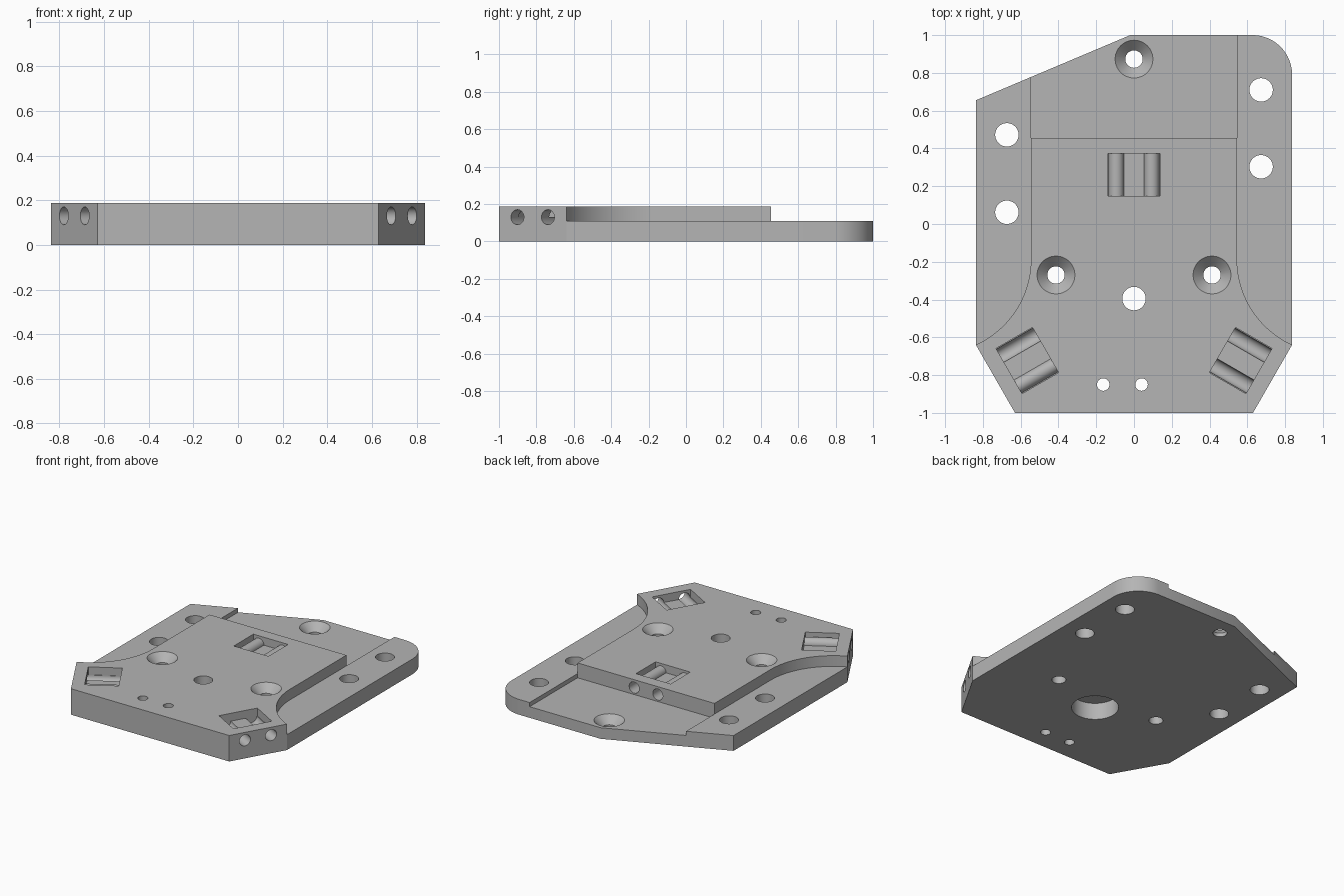
import bpy, bmesh, math
from mathutils import Matrix, Vector

cube = bpy.data.objects.get("Cube")
if cube:
    bpy.data.objects.remove(cube, do_unlink=True)

TOP, WING, RECESS = 0.187, 0.11, 0.08   # heights of the three levels
HALF_W, STEP_X, STEP_Y = 0.837, 0.545, 0.455
OVER = 0.05                             # cutter overshoot

grey = bpy.data.materials.new("machined_grey")
grey.use_nodes = True
colour = (0.46, 0.46, 0.46, 1)
grey.diffuse_color = colour
grey.node_tree.nodes["Principled BSDF"].inputs["Base Color"].default_value = colour


def add_object(name, bm):
    bmesh.ops.recalc_face_normals(bm, faces=bm.faces)
    mesh = bpy.data.meshes.new(name)
    bm.to_mesh(mesh)
    bm.free()
    mesh.materials.append(grey)
    ob = bpy.data.objects.new(name, mesh)
    bpy.context.collection.objects.link(ob)
    return ob


def prism(name, points, z0, z1):
    """Extrude a plan outline between two heights."""
    bm = bmesh.new()
    face = bm.faces.new([bm.verts.new((x, y, z0)) for x, y in points])
    ext = bmesh.ops.extrude_face_region(bm, geom=[face])
    verts = [v for v in ext["geom"] if isinstance(v, bmesh.types.BMVert)]
    bmesh.ops.translate(bm, verts=verts, vec=(0, 0, z1 - z0))
    return add_object(name, bm)


def cone(name, r0, r1, start, end, sides=48):
    """Cylinder or cone from start to end."""
    start, end = Vector(start), Vector(end)
    axis = end - start
    rot = axis.to_track_quat('Z', 'Y').to_matrix().to_4x4()
    bm = bmesh.new()
    bmesh.ops.create_cone(bm, cap_ends=True, segments=sides, radius1=r0, radius2=r1,
                          depth=axis.length,
                          matrix=Matrix.Translation((start + end) / 2) @ rot)
    return add_object(name, bm)


def arc(cx, cy, r, a0, a1, n):
    return [(cx + r * math.cos(math.radians(a0 + (a1 - a0) * i / n)),
             cy + r * math.sin(math.radians(a0 + (a1 - a0) * i / n))) for i in range(n + 1)]


def cut(cutter):
    cutter.hide_render = True
    mod = plate.modifiers.new("cut", 'BOOLEAN')
    mod.operation, mod.solver, mod.object = 'DIFFERENCE', 'EXACT', cutter
    bpy.context.view_layer.objects.active = plate
    bpy.ops.object.modifier_apply(modifier=mod.name)
    bpy.data.objects.remove(cutter, do_unlink=True)


def hole(x, y, r, z0=-OVER, z1=TOP + OVER):
    cut(cone("hole_cutter", r, r, (x, y, z0), (x, y, z1)))


# Plate outline: chamfered front corners, one rounded and one slanted back corner
outline = [(-0.63, -1), (0.63, -1), (HALF_W, -0.64)]
outline += arc(HALF_W - 0.21, 0.79, 0.21, 0, 90, 20)
outline += [(-0.02, 1), (-HALF_W, 0.655), (-HALF_W, -0.64)]
plate = prism("mounting_plate", outline, 0, TOP)

# Lowered side wings with a curved front end
for side in (1, -1):
    curve = arc(STEP_X + 0.5, -0.185, 0.5, 180, 248, 24)
    wing = [(STEP_X, 1.1)] + curve + [(1.1, -0.66), (1.1, 1.1)]
    cut(prism("wing_cutter", [(side * x, y) for x, y in wing], WING, TOP + OVER))

# Lower recess at the back
cut(prism("recess_cutter", [(-STEP_X, STEP_Y), (STEP_X, STEP_Y), (STEP_X, 1.1),
                            (-STEP_X, 1.1)], RECESS, TOP + OVER))

# Straight through holes
for x, y in ((0.673, 0.71), (0.673, 0.303), (-0.673, 0.472), (-0.673, 0.062), (0, -0.395)):
    hole(x, y, 0.062)
for x in (-0.163, 0.04):
    hole(x, -0.85, 0.033)

# Counterbore beneath the centre hole
hole(0, -0.395, 0.153, z1=0.12)

# Countersunk screw holes
for x, y, z in ((0, 0.873, RECESS), (-0.413, -0.27, TOP), (0.413, -0.27, TOP)):
    hole(x, y, 0.046)
    cut(cone("sink_cutter", 0.04, 0.11, (x, y, z - 0.06), (x, y, z + 0.01)))

# Pin pockets: a rectangular well with two bores entering from the nearest edge
PIN_Z, PIN_R, PIN_X = 0.13, 0.04, 0.094
for fx, fy, angle in ((0, STEP_Y, 90), (0.7335, -0.82, -30), (-0.7335, -0.82, 210)):
    out = Vector((math.cos(math.radians(angle)), math.sin(math.radians(angle)), 0))
    along = Vector((-out.y, out.x, 0))
    face = Vector((fx, fy, 0))
    well = [face - out * d + along * s for d, s in
            ((0.083, -0.138), (0.083, 0.138), (0.306, 0.138), (0.306, -0.138))]
    cut(prism("well_cutter", [(p.x, p.y) for p in well], PIN_Z, TOP + OVER))
    for s in (-PIN_X, PIN_X):
        base = face + along * s + Vector((0, 0, PIN_Z))
        cut(cone("bore_cutter", PIN_R, PIN_R, base - out * 0.306, base + out * 0.03, 32))

# Smooth the curved walls, keep machined edges crisp
bpy.ops.object.select_all(action='DESELECT')
plate.select_set(True)
bpy.context.view_layer.objects.active = plate
bpy.ops.object.shade_smooth_by_angle(angle=math.radians(25))
